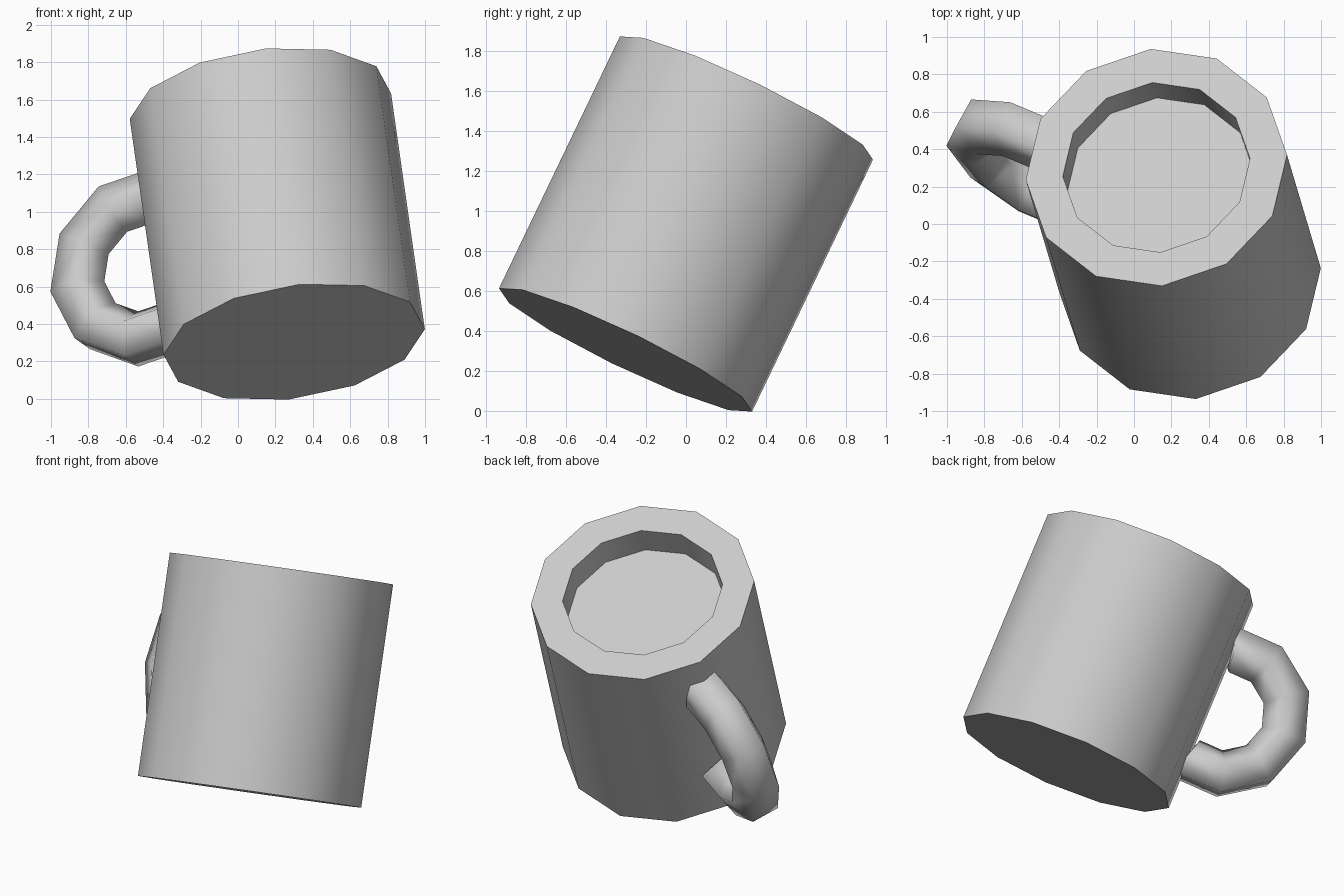
import bpy, bmesh
from math import sin, cos, radians, tau
from mathutils import Vector, Matrix

if "Cube" in bpy.data.objects:
    bpy.data.objects.remove(bpy.data.objects["Cube"])

# Tilted local frame: x points out along the handle, z along the mug axis
axis = Vector((-0.128, 0.429, 0.894)).normalized()
out = Vector((-0.880, 0.368, -0.302))
out = (out - axis * out.dot(axis)).normalized()
side = axis.cross(out)
frame = Matrix((out, side, axis)).transposed().to_4x4()
frame.translation = (0.21, 0.0, 0.935)


def skin_rings(name, rings, angle):
    """Bridge matching vertex rings, cap both ends, shade smooth."""
    bm = bmesh.new()
    loops = [[bm.verts.new(p) for p in ring] for ring in rings]
    n = len(rings[0])
    for a, b in zip(loops, loops[1:]):
        for i in range(n):
            j = (i + 1) % n
            bm.faces.new((a[i], a[j], b[j], b[i]))
    bm.faces.new(loops[0])
    bm.faces.new(loops[-1])
    bmesh.ops.recalc_face_normals(bm, faces=bm.faces)
    mesh = bpy.data.meshes.new(name)
    bm.to_mesh(mesh)
    bm.free()
    obj = bpy.data.objects.new(name, mesh)
    bpy.context.collection.objects.link(obj)
    obj.matrix_world = frame
    bpy.ops.object.select_all(action='DESELECT')
    obj.select_set(True)
    bpy.context.view_layer.objects.active = obj
    bpy.ops.object.shade_smooth_by_angle(angle=radians(angle))
    return obj


# Twelve-sided cup with a thick rim and a shallow recess
profile = [(0.705, -0.705), (0.705, 0.705), (0.505, 0.705), (0.505, 0.515)]
cup = [[(r * cos(tau * i / 12), r * sin(tau * i / 12), z) for i in range(12)]
       for r, z in profile]
skin_rings("mug_body", cup, 50)

# Handle: five-sided tube swept round a ten-step ring, ends buried in the wall
CENTRE, RING, TUBE, LIFT = 0.80, 0.405, 0.155, 0.012
handle = []
for k in range(-3, 4):
    th = tau * k / 10
    ring = []
    for i in range(5):
        ph = tau * (i + 0.5) / 5
        r = RING + TUBE * cos(ph)
        ring.append((CENTRE + r * cos(th), TUBE * sin(ph), LIFT + r * sin(th)))
    handle.append(ring)
skin_rings("handle", handle, 80)
